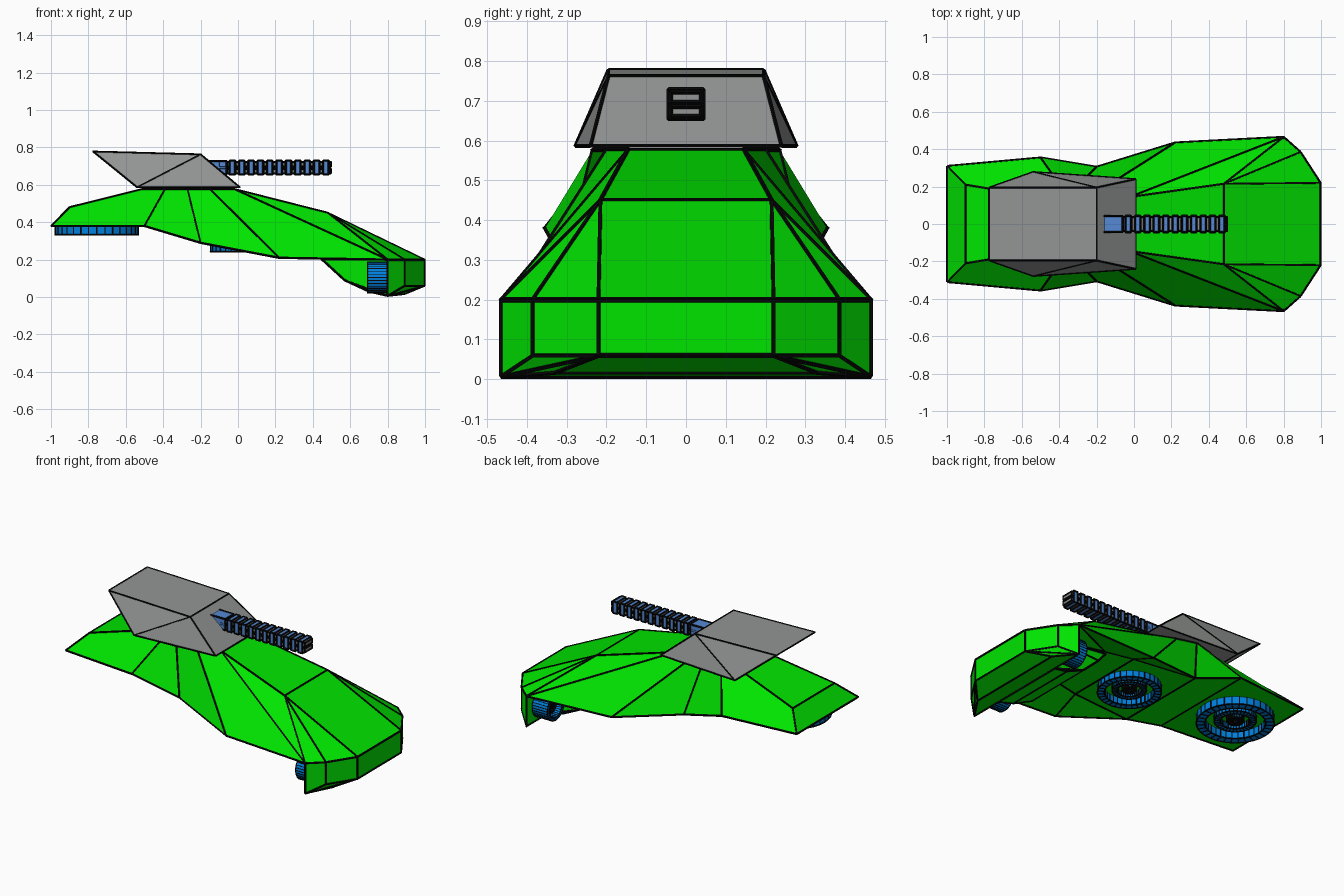
import bpy, bmesh, math
from mathutils import Matrix, Vector

if "Cube" in bpy.data.objects:
    bpy.data.objects.remove(bpy.data.objects["Cube"])


def material(name, rgb):
    m = bpy.data.materials.new(name)
    m.diffuse_color = (*rgb, 1)
    m.use_nodes = True
    m.node_tree.nodes["Principled BSDF"].inputs["Base Color"].default_value = m.diffuse_color
    return m


GREEN = material("hull green", (0, 0.78, 0))
GRAY = material("turret gray", (0.29, 0.305, 0.295))
BLUE = material("thruster blue", (0, 0.22, 0.74))
STEEL = material("barrel blue", (0.09, 0.25, 0.66))
BLACK = material("seam black", (0.002, 0.002, 0.002))


def new_object(bm, name, mat):
    bmesh.ops.recalc_face_normals(bm, faces=bm.faces)
    me = bpy.data.meshes.new(name)
    bm.to_mesh(me)
    bm.free()
    me.materials.append(mat)
    ob = bpy.data.objects.new(name, me)
    bpy.context.collection.objects.link(ob)
    return ob


def finish(bm, name, mat, seam):
    """Make the part, plus thin black bars of half width 'seam' along its edges."""
    bars = bmesh.new()
    for e in bm.edges:
        a, b = (v.co.copy() for v in e.verts)
        d = b - a
        n = sum((f.normal for f in e.link_faces), Vector())
        n -= n.project(d)
        if n.length < 1e-6:
            n = d.orthogonal()
        u = n.normalized() * seam
        w = d.cross(u).normalized() * seam
        ends = [[bars.verts.new(p + o) for o in (u + w, w - u, -u - w, u - w)] for p in (a, b)]
        for i in range(4):
            j = (i + 1) % 4
            bars.faces.new((ends[0][i], ends[0][j], ends[1][j], ends[1][i]))
        bars.faces.new(ends[0])
        bars.faces.new(ends[1])
    new_object(bars, name + "_seams", BLACK)
    return new_object(bm, name, mat)


def hull(name, half, mat, seam=0.0045):
    """Convex solid from half its corners, mirrored in y."""
    bm = bmesh.new()
    for x, y, z in half:
        bm.verts.new((x, y, z))
        bm.verts.new((x, -y, z))
    bmesh.ops.convex_hull(bm, input=bm.verts)
    bmesh.ops.dissolve_limit(bm, angle_limit=0.01, verts=bm.verts, edges=bm.edges)
    bm.normal_update()
    return finish(bm, name, mat, seam)


def box(name, x0, x1, hy, z0, z1, mat):
    return hull(name, [(x, hy, z) for x in (x0, x1) for z in (z0, z1)], mat, 0.004)


def thruster(name, centre, r, depth, direction, seam):
    """Concentric open rings around a small hub, facing 'direction'."""
    bm = bmesh.new()
    for ro, ri, h in ((1, 0.78, 1), (0.54, 0.38, 0.75), (0.22, 0.08, 0.75)):
        prof = [bm.verts.new((a * r, 0, b * depth))
                for a, b in ((ro, 0), (ro, h), (ri, h), (ri, 0))]
        edges = [bm.edges.new((prof[i], prof[(i + 1) % 4])) for i in range(4)]
        bmesh.ops.spin(bm, geom=prof + edges, cent=(0, 0, 0), axis=(0, 0, 1),
                       angle=math.tau, steps=32, use_merge=True)
    bmesh.ops.remove_doubles(bm, verts=bm.verts, dist=1e-5)
    rot = Vector((0, 0, 1)).rotation_difference(Vector(direction)).to_matrix().to_4x4()
    bm.transform(Matrix.Translation(centre) @ rot)
    bmesh.ops.recalc_face_normals(bm, faces=bm.faces)
    bm.normal_update()
    return finish(bm, name, BLUE, seam)


# Main body: corners of the left half, mirrored
P = {
    "D0": (-.51, .145, .577), "D1": (-.39, .20, .577), "D2": (-.27, .235, .577),
    "D3": (-.15, .20, .577), "D4": (-.02, .145, .577),
    "T": (-.90, .21, .48), "F": (.48, .215, .45),
    "R0": (-.998, .31, .38), "R1": (-.5, .355, .38), "R2": (-.2, .305, .29),
    "R3": (.22, .435, .21), "R4": (.8, .465, .2), "R5": (.89, .385, .2), "R6": (.997, .22, .2),
    "I3": (.22, .26, .28), "I4": (.4, .22, .28), "I5": (.8, .25, .2),
}
SIDE = ["R0 T D0 D1 R1", "R1 D1 D2 R2", "R2 D2 D3 R3", "R3 D3 D4 R4", "D4 F R4",
        "F R5 R4", "F R6 R5", "R2 I3 R3", "R3 I3 I4 R4", "I4 I5 R4", "I5 R6 R5 R4"]
ACROSS = ["R0 T", "T D0", "D4 F", "F R6", "R0 R1", "R1 R2", "R2 I3", "I3 I4", "I4 I5", "I5 R6"]
bm = bmesh.new()
L = {k: bm.verts.new(p) for k, p in P.items()}
M = {k: bm.verts.new((p[0], -p[1], p[2])) for k, p in P.items()}
for f in SIDE:
    for V in (L, M):
        bm.faces.new([V[k] for k in f.split()])
for f in ACROSS:
    a, b = f.split()
    bm.faces.new((L[a], L[b], M[b], M[a]))
deck = ["D%d" % i for i in range(5)]
bm.faces.new([L[k] for k in deck] + [M[k] for k in reversed(deck)])
bmesh.ops.recalc_face_normals(bm, faces=bm.faces)
bm.normal_update()
finish(bm, "body", GREEN, 0.0045)

# Nose bumper and the rounded chin behind it
hull("nose", [(.8, .465, .2), (.89, .385, .2), (.997, .22, .2), (.8, .465, .007), (.8, .33, .007),
              (.89, .33, .017), (.89, .385, .06), (.997, .22, .06)], GREEN)
hull("chin", [(.38, .2, .28), (.45, .22, .2), (.57, .23, .09), (.7, .24, .03),
              (.8, .25, .007), (.8, .25, .2)], GREEN)

# Turret wedge
hull("turret", [(-.775, .195, .778), (-.2, .195, .763), (-.54, .278, .587), (.01, .24, .587)],
     GRAY, 0.0035)

# Cannon: base block, two rails and coils
box("cannon_base", -.25, -.06, .043, .657, .728, STEEL)
box("upper_rail", -.1, .497, .038, .697, .722, GRAY)
box("lower_rail", -.1, .497, .038, .661, .686, GRAY)
for i in range(11):
    x = -.06 + i * .05
    box("coil_%02d" % i, x + .015, x + .045, .044, .655, .729, STEEL)

# Thrusters: two under the body, two behind the nose
thruster("rear_lift_thruster", (-.755, 0, .385), .223, .053, (0, 0, -1), 0.003)
thruster("middle_lift_thruster", (.035, 0, .295), .183, .053, (0, 0, -1), 0.003)
for side, s in (("left", 1), ("right", -1)):
    thruster(side + "_drive_thruster", (.8, s * .325, .105), .084, .108, (-1, 0, 0), 0.002)
